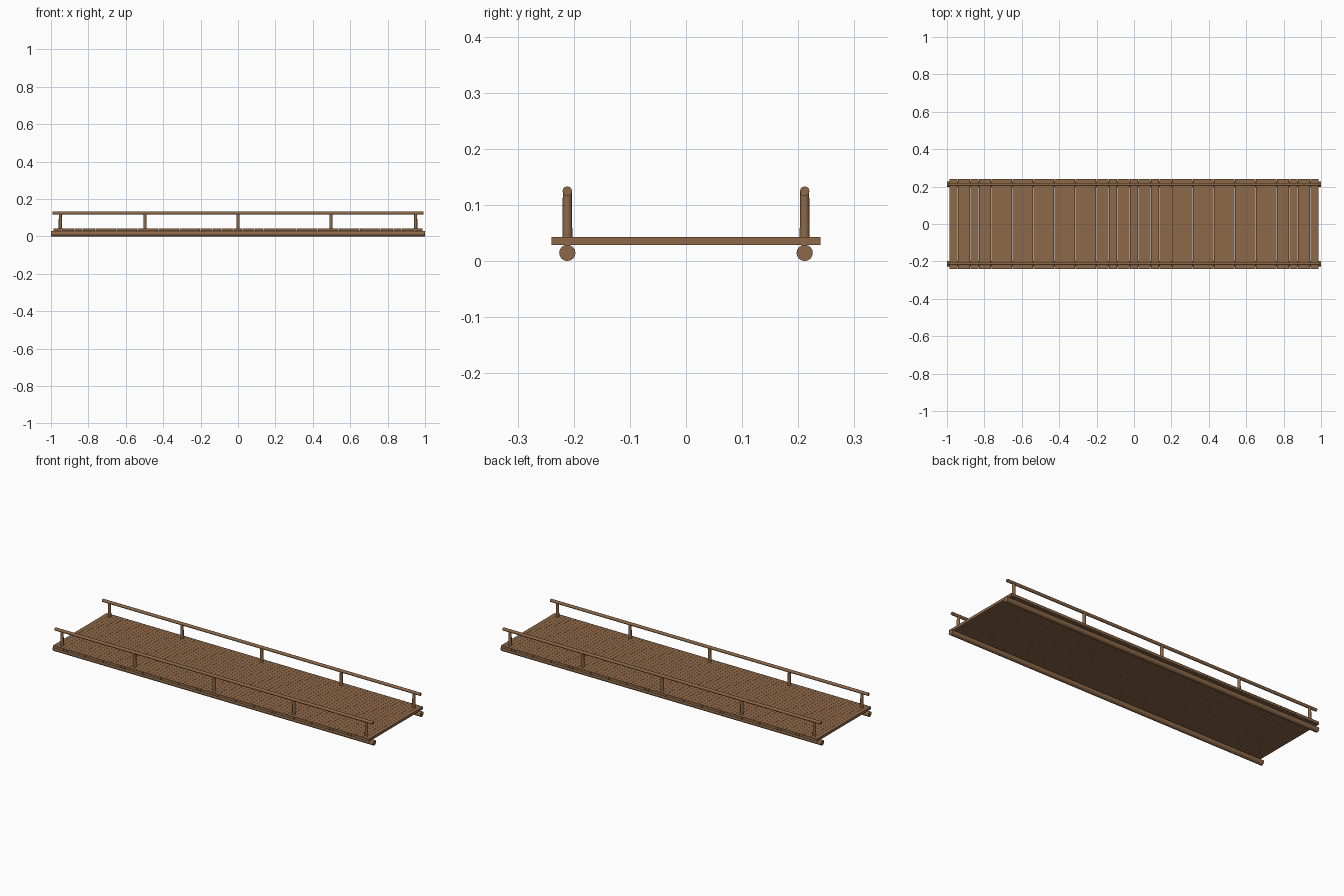
import bpy, math

if "Cube" in bpy.data.objects:
    bpy.data.objects.remove(bpy.data.objects["Cube"])

wood = bpy.data.materials.new("brown wood")
wood.diffuse_color = (0.27, 0.14, 0.065, 1)
wood.use_nodes = True
wood.node_tree.nodes["Principled BSDF"].inputs["Base Color"].default_value = wood.diffuse_color

def finish(ob, name):
    ob.name = name
    ob.data.materials.append(wood)
    return ob

def log(name, r, length, loc, along_x=False, sides=16, r2=None):
    bpy.ops.mesh.primitive_cone_add(
        vertices=sides, radius1=r, radius2=r2 or r, depth=length, location=loc,
        rotation=(0, math.pi / 2 if along_x else 0, 0))
    bpy.ops.object.shade_smooth_by_angle(angle=math.radians(40))
    return finish(bpy.context.object, name)

# two long bearer logs, posts and handrails, mirrored across the deck
for side, label in ((-1, "front"), (1, "back")):
    y = side * 0.2115
    log(label + "_bearer", 0.0145, 2.0, (0, y, 0.0145), True)
    log(label + "_handrail", 0.0085, 1.985, (0, y, 0.1245), True, 12)
    for i in range(5):
        x = -0.95 + i * 0.475 if i in (0, 2, 4) else (-0.497 if i == 1 else 0.497)
        log(f"{label}_post_{i}", 0.009, 0.085, (x, y, 0.0825), sides=12, r2=0.008)

# deck of narrow cross planks
n, length = 88, 1.975
pitch = length / n
for i in range(n):
    bpy.ops.mesh.primitive_cube_add(size=1, location=(-length / 2 + (i + 0.5) * pitch, 0, 0.036))
    ob = bpy.context.object
    ob.scale = (pitch - 0.0008, 0.48, 0.0145)
    finish(ob, f"deck_plank_{i}")
